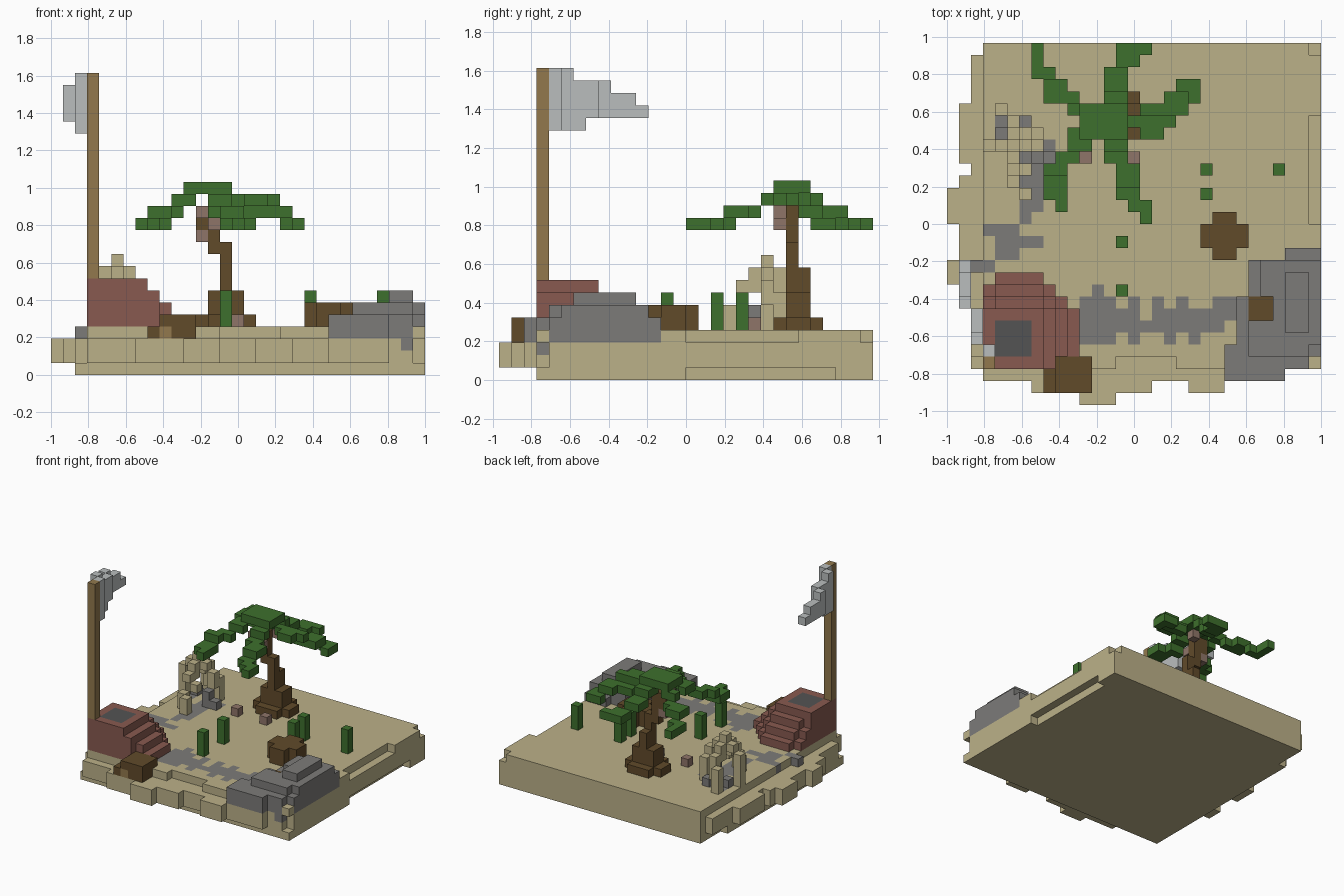
import bpy
import bmesh

if "Cube" in bpy.data.objects:
    bpy.data.objects.remove(bpy.data.objects["Cube"])

V = 2 / 31          # edge of one block
cells = {}          # block position -> part name

COLOURS = {
    "sand": (.50, .44, .25), "leaf_green": (.048, .162, .026),
    "dark_bark": (.119, .069, .023), "pale_wood": (.287, .191, .074),
    "red_brick": (.246, .102, .08), "stone_grey": (.202, .198, .191),
    "charcoal": (.087, .087, .087), "cloth_white": (.49, .515, .515),
    "husk_brown": (.275, .178, .141),
}
PARTS = {
    "ground": "sand", "path": "stone_grey", "boulders": "stone_grey",
    "brick_mound": "red_brick", "mound_opening": "charcoal",
    "flag_pole": "pale_wood", "flag": "cloth_white", "driftwood": "dark_bark",
    "driftwood_cut": "pale_wood", "stump": "dark_bark", "palm_trunk": "dark_bark",
    "palm_leaves": "leaf_green", "coconuts": "husk_brown",
    "shoots": "leaf_green", "ruined_arch": "sand", "arch_rubble": "stone_grey",
}


def box(part, x, y, z):
    """Fill an inclusive range of blocks; a single number means one block."""
    r = [range(a, a + 1) if isinstance(a, int) else range(a[0], a[1] + 1) for a in (x, y, z)]
    for i in r[0]:
        for j in r[1]:
            for k in r[2]:
                cells[i, j, k] = part


def plan(part, x0, y_top, rows, base, solid_from=None):
    """Read a floor plan: letter a is level base, b one above, and so on."""
    for r, row in enumerate(rows.split()):
        for c, ch in enumerate(row):
            if ch != ".":
                k = base + ord(ch) - ord("a")
                low = k if solid_from is None else solid_from
                box(part, x0 + c, y_top - r, (low, k))


# Ground: base slab, ragged wider ledge, top slab
box("ground", (2, 30), (3, 29), 0)
left_edge = "cccccccccbbaabbbaaabcbbbbbccccd"
starts = "dddd" + "cccc" + "bb" + "aa" + "bbb" + "aaa" + "b" + "c" + "bbbbb" + "cccc" + "d"
for j, ch in enumerate(starts):
    if j > 2:
        box("ground", (ord(ch) - ord("a"), 29 if j == 3 else 30), j, (1, 2))
box("ground", (3, 27), 2, (1, 2))
for span in ((7, 16), (20, 22)):
    box("ground", span, 1, (1, 2))
box("ground", (11, 13), 0, (1, 2))
box("ground", (3, 30), (3, 29), 3)
for i, js, k in [((14, 18), (3, 3), 3), ((30, 30), (15, 23), 3), ((30, 30), (29, 29), 3),
                 ((30, 30), (15, 26), 0), ((2, 2), (26, 29), 0)]:
    for a in range(i[0], i[1] + 1):
        for b in range(js[0], js[1] + 1):
            cells.pop((a, b, k), None)

# Stone path set into the top slab
plan("path", 11, 9, """
.a............
aaa.a.a.a..aaa
aaaaa.aaaaaaaa
aaaaaaaaaaaa..
aaa.a..a.a....
""", 3)
plan("path", 2, 23, """
..aa...
..a....
..a.aaa
....aaa
...aaa.
...aaa.
....aa.
....aa.
....a..
.aaa...
..aaaa.
..aa...
aa.....
""", 3)

# Boulders on the front corner
plan("boulders", 23, 12, """
.....aaa
..abbbbb
..abbccb
..abbccb
.aaabccb
.aaabccb
.abbbccb
.abbbbbb
aabbbbba
aaaaaaa.
aaaaa...
""", 4, 3)
box("boulders", 29, 3, 2)
box("driftwood", (25, 26), (7, 8), 4)

# Stepped brick mound with a dark opening
plan("brick_mound", 3, 10, """
.aaaa...
abbbba..
bccccba.
dddddcba
dddddcba
dddddcba
dddddcba
dddddca.
""", 4, 4)
box("mound_opening", (4, 6), (4, 6), 7)

# Flag pole and waving flag
box("flag_pole", 3, 3, (8, 24))
box("flag", 3, 4, (20, 24))
box("flag", 2, 5, (20, 24))
box("flag", 2, 6, (20, 23))
box("flag", 2, 7, (21, 23))
box("flag", 1, 8, (21, 23))
box("flag", 1, (9, 10), (21, 22))
box("flag", 1, 11, 21)

# Driftwood at the front edge
box("driftwood", (8, 11), (1, 2), 3)
box("driftwood", (9, 11), (1, 3), 4)
box("driftwood_cut", 9, (1, 2), 3)

# Stump
box("stump", (21, 24), (13, 14), (4, 5))
box("stump", (22, 23), (12, 15), (4, 5))

# Palm trunk: flared roots, then a leaning stem
box("palm_trunk", (13, 15), (22, 25), 4)
box("palm_trunk", (12, 16), (23, 24), 4)
box("palm_trunk", (13, 15), (23, 24), (5, 6))
box("palm_trunk", 14, (23, 24), (7, 8))
box("palm_trunk", 14, 23, (9, 10))
box("palm_trunk", 13, 23, (10, 13))
box("palm_trunk", 12, 23, (12, 13))

# Palm leaves, drooping outward from the crown
plan("palm_leaves", 7, 29, """
a......aaa....
a......aa.....
aa....bb......
.bb...bb....aa
.bbb..cc...bba
...cc.c..bbbb.
....ddddcccc..
...cdddd.cc...
...cc.cc......
..bb..bb......
.bb....bb.....
.aa....bb.....
.aa....aa.....
..a.....aa....
.........a....
""", 12)
box("palm_leaves", (11, 14), (22, 24), 15)
for spot in ((11, 20, 4), (15, 20, 4), (12, 23, 11), (13, 22, 12), (12, 22, 13), (14, 24, 13)):
    box("coconuts", *spot)

# Green shoots
for x, y in ((21, 19), (21, 17), (27, 19), (14, 13), (14, 9)):
    box("shoots", x, y, (4, 6))

# Ruined arch: bent ribs meeting at a top block
box("ruined_arch", 5, 21, 9)
box("ruined_arch", (4, 6), 21, 8)
box("ruined_arch", 5, (20, 22), 8)
for x, y, z in ((5, 20, 7), (5, 19, 7), (5, 18, (4, 5)), (6, 19, 6), (5, 22, 7),
                (5, 23, (5, 7)), (4, 24, (4, 6)), (3, 21, (4, 7)), (7, 21, (6, 7)),
                (7, 22, (4, 6)), (6, 17, (4, 5))):
    box("ruined_arch", x, y, z)
for x, y, z in ((7, 20, (4, 5)), (6, 23, 4), (4, 22, 4), (8, 20, 4)):
    box("arch_rubble", x, y, z)

# Materials
mats = {}
for name, rgb in COLOURS.items():
    m = bpy.data.materials.new(name)
    m.use_nodes = True
    m.diffuse_color = (*rgb, 1)
    bsdf = next(n for n in m.node_tree.nodes if n.type == "BSDF_PRINCIPLED")
    bsdf.inputs["Base Color"].default_value = (*rgb, 1)
    bsdf.inputs["Roughness"].default_value = .9
    mats[name] = m

# One mesh per part, keeping only the outer block faces
for part, colour in PARTS.items():
    bm = bmesh.new()
    for p in [c for c, n in cells.items() if n == part]:
        for axis in range(3):
            for side in (0, 1):
                near = list(p)
                near[axis] += 2 * side - 1
                if tuple(near) in cells:
                    continue
                u, w = (axis + 1) % 3, (axis + 2) % 3
                ring = []
                for du, dw in ((0, 0), (1, 0), (1, 1), (0, 1)):
                    q = list(p)
                    q[axis] += side
                    q[u] += du
                    q[w] += dw
                    ring.append(bm.verts.new(((q[0] - 15.5) * V, (q[1] - 15) * V, q[2] * V)))
                bm.faces.new(ring if side else ring[::-1])
    bmesh.ops.remove_doubles(bm, verts=bm.verts[:], dist=V / 100)
    mesh = bpy.data.meshes.new(part)
    bm.to_mesh(mesh)
    bm.free()
    mesh.materials.append(mats[colour])
    bpy.context.scene.collection.objects.link(bpy.data.objects.new(part, mesh))
